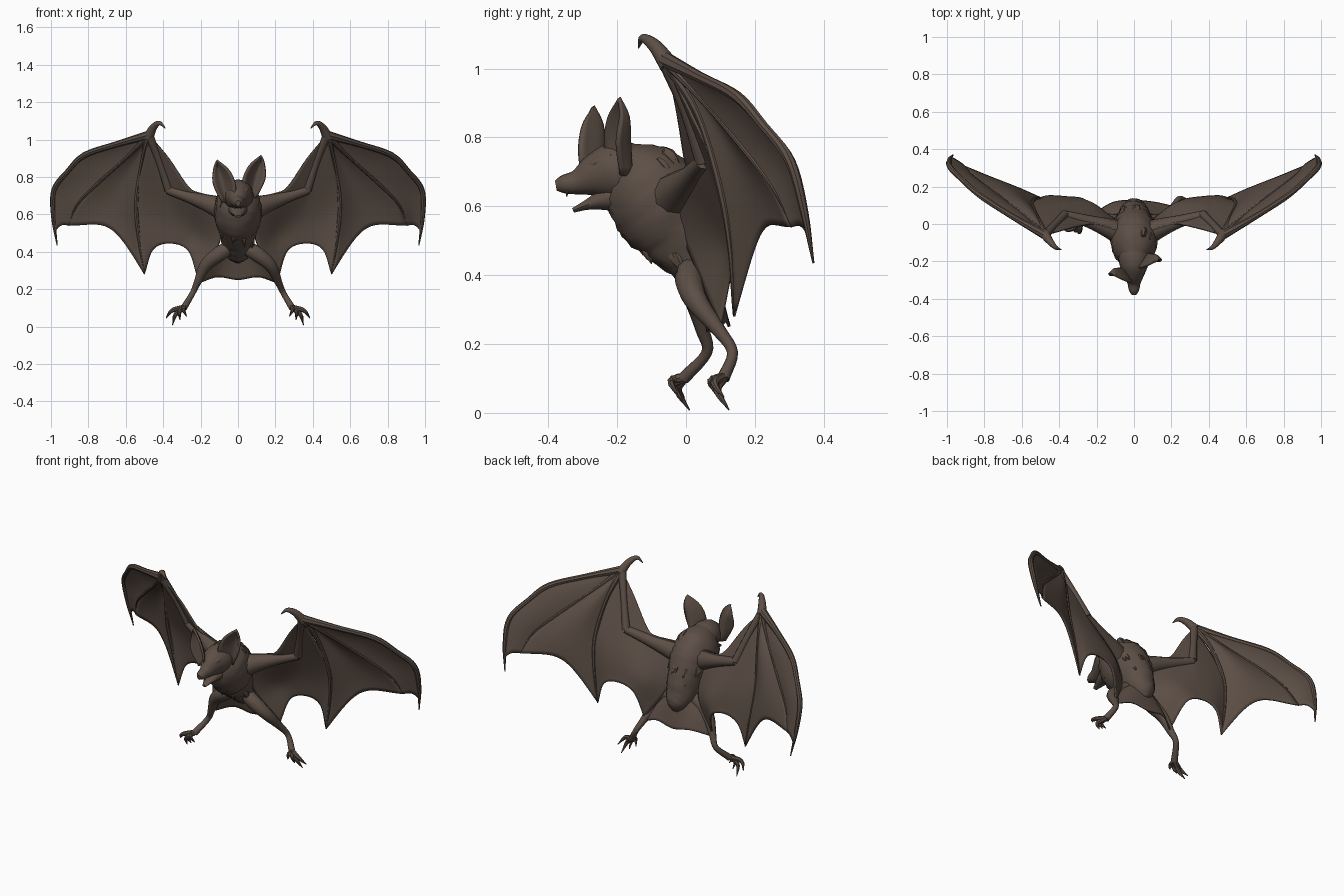
import bpy, bmesh, math, random
from mathutils import Vector as V

if "Cube" in bpy.data.objects:
    bpy.data.objects.remove(bpy.data.objects["Cube"])
random.seed(4)

brown = bpy.data.materials.new("dark_brown")
brown.diffuse_color = (0.107, 0.077, 0.060, 1)
brown.use_nodes = True
brown.node_tree.nodes["Principled BSDF"].inputs["Base Color"].default_value = brown.diffuse_color


def crom(pts, t):
    """Smooth curve through pts (vectors), t in 0..1."""
    n = len(pts) - 1
    f = min(max(t, 0), 1) * n
    i = min(int(f), n - 1)
    f -= i
    b, c = pts[i], pts[i + 1]
    a = pts[i - 1] if i > 0 else b * 2 - c
    d = pts[i + 2] if i + 2 <= n else c * 2 - b
    return 0.5 * (2 * b + (c - a) * f + (2 * a - 5 * b + 4 * c - d) * f * f
                  + (3 * b - a - 3 * c + d) * f ** 3)


def vecs(pts, s=1):
    return [V((p[0] * s, *p[1:])) for p in pts]


def finish(name, bm, thick=0, angle=40):
    bmesh.ops.remove_doubles(bm, verts=bm.verts, dist=0.0002)
    bmesh.ops.recalc_face_normals(bm, faces=bm.faces)
    me = bpy.data.meshes.new(name)
    bm.to_mesh(me)
    bm.free()
    ob = bpy.data.objects.new(name, me)
    bpy.context.collection.objects.link(ob)
    me.materials.append(brown)
    if thick:
        m = ob.modifiers.new("thickness", 'SOLIDIFY')
        m.thickness, m.offset = thick, 0
    bpy.ops.object.select_all(action='DESELECT')
    ob.select_set(True)
    bpy.context.view_layer.objects.active = ob
    bpy.ops.object.shade_smooth_by_angle(angle=math.radians(angle))
    return ob


def sheet(name, fn, nu=16, nv=16, thick=0.008):
    """Thin skin from a surface function fn(u, v)."""
    bm = bmesh.new()
    g = [[bm.verts.new(fn(i / nu, j / nv)) for j in range(nv + 1)] for i in range(nu + 1)]
    for i in range(nu):
        for j in range(nv):
            bm.faces.new((g[i][j], g[i + 1][j], g[i + 1][j + 1], g[i][j + 1]))
    return finish(name, bm, thick)


def tube(name, path, radii, ref=(0, 1, 0), steps=5, sides=10, rough=0):
    """Rounded loft along a path; radii are numbers or (along ref, across) pairs."""
    ref, n = V(ref), (len(path) - 1) * steps
    rad = [V(r if isinstance(r, tuple) else (r, r)).to_3d() for r in radii]
    bm, rings = bmesh.new(), []
    for k in range(n + 1):
        t = k / n
        p, r = crom(path, t), crom(rad, t)
        d = (crom(path, t + 0.02) - crom(path, t - 0.02)).normalized()
        a = (ref - d * ref.dot(d)).normalized()
        b = d.cross(a)
        ring = []
        for j in range(sides):
            w = 2 * math.pi * j / sides
            e = 1 + random.uniform(-rough, rough)
            ring.append(bm.verts.new(p + (a * math.cos(w) * max(r.x, .002)
                                          + b * math.sin(w) * max(r.y, .002)) * e))
        rings.append(ring)
    for q, r in zip(rings, rings[1:]):
        for j in range(sides):
            bm.faces.new((q[j], q[j - 1], r[j - 1], r[j]))
    bm.faces.new(rings[0])
    bm.faces.new(rings[-1])
    return finish(name, bm)


def rows(*lines):
    """Surface through several lines: u along the lines, v across them."""
    return lambda u, v: crom([crom(l, u) for l in lines], v)


def web(p, q, scallop, billow, s, q_end=1):
    """Skin between two fingers with a curved-in trailing edge."""
    def fn(u, v):
        k = math.sin(math.pi * u)
        v2 = v * (1 - scallop * k)
        out = V((-0.4 * s, 0.9, 0)) * billow * k * math.sin(math.pi * v * 0.75)
        return crom(p, v2).lerp(crom(q, v2 * q_end), u) + out
    return fn


X = (1, 0, 0)

# torso, running from the nape back and down to the rump
tube("body", vecs([(0, -.19, .755), (0, -.135, .69), (0, -.07, .6), (0, 0, .51),
                   (0, .055, .425), (0, .085, .375), (0, .1, .345)]),
     [(.045, .04), (.11, .12), (.125, .145), (.1, .12), (.08, .085), (.055, .06), (.015, .015)],
     X, 6, 22, 0.035)

# head, jaw, brow, teeth
tube("head", vecs([(0, -.11, .69), (0, -.155, .695), (0, -.21, .70), (0, -.265, .688),
                   (0, -.315, .67), (0, -.355, .664), (0, -.378, .66)]),
     [(.05, .05), (.079, .085), (.079, .085), (.058, .064), (.036, .037), (.027, .027), (.013, .015)],
     X, 5, 20)
tube("lower_jaw", vecs([(0, -.17, .63), (0, -.23, .622), (0, -.285, .605), (0, -.328, .588)]),
     [(.06, .05), (.048, .036), (.03, .016), (.012, .007)], X, 5, 14)
for s in (-1, 1):
    tube("brow", vecs([(.02, -.305, .695), (.038, -.265, .725), (.058, -.215, .745)], s),
         [.005, .015, .008], (0, 0, 1))
    tube("tooth", vecs([(.017, -.345, .648), (.017, -.346, .628)], s), [.006, .001], X, 2, 6)

# ears: cupped leaves, the head is turned so the left one sits further forward
for s, side in ((1, "right"), (-1, "left")):
    shift = V((0, 0, 0)) if s > 0 else V((.012, -.075, -.025))
    tip = (.125, -.195, .915)
    inner = [(.03, -.225, .70), (.028, -.235, .785), (.062, -.225, .86), tip]
    back = [(.07, -.16, .69), (.09, -.165, .79), (.112, -.17, .86), tip]
    outer = [(.095, -.19, .69), (.142, -.2, .785), (.142, -.19, .86), tip]
    f = rows(*[vecs(l, s) for l in (inner, back, outer)])
    sheet(side + "_ear", lambda u, v: f(u, v) + shift, 12, 10, .012)

# shaggy fur tufts on nape, back and chest
for i in range(46):
    t = random.uniform(.1, .75)
    y, z = -.16 + .24 * t, .73 - .34 * t
    w = random.uniform(-1.1, 1.1)
    back_side = 1 if i % 3 else -1
    n = V((math.sin(w) * .9, .83 * math.cos(w) * back_side, .55 * math.cos(w) * back_side))
    p = V((0, y, z)) + n * (.112 if t < .6 else .09)
    down = V((0, .55, -.83))
    tube("fur_tuft", [p - down * .03, p + n * .006, p + down * .04 + n * .016],
         [.008, .016, .001], X, 3, 6)

for s, side in ((1, "right"), (-1, "left")):
    dy = 0 if s > 0 else -.115          # the left leg swings forward
    wrist = (.475, -.06, 1.025)
    arm = vecs([(.06, -.05, .61), (.23, .01, .67), (.37, .05, .73), (.42, 0, .88), wrist], s)
    lead = vecs([(.06, -.04, .69), (.2, 0, .715), (.265, -.005, .747), (.37, -.03, .9), wrist], s)
    mid = vecs([(.11, .03, .42), (.21, .095, .5), (.33, .115, .56), (.45, .115, .61), (.545, .1, .66)], s)
    trail = vecs([(.213, .1 + dy * .4, .25), (.265, .13, .405), (.365, .145, .445), (.455, .15, .41),
                  (.5, .14, .28)], s)
    inner = vecs([wrist, (.515, .035, .87), (.545, .1, .66), (.53, .13, .48), (.5, .14, .28)], s)
    middle = vecs([wrist, (.6, .055, .9), (.75, .17, .765), (.86, .255, .65), (.905, .308, .54)], s)
    outer = vecs([wrist, (.65, .04, .975), (.82, .15, .917), (.91, .228, .83), (.983, .303, .73),
                  (.987, .343, .585), (.967, .37, .435)], s)

    # wing skin
    sheet(side + "_front_web", rows(lead, arm), 20, 6)
    sheet(side + "_inner_wing", rows(arm, mid, trail), 28, 16)
    sheet(side + "_middle_wing", web(inner, middle, .19, .03, s), 16, 20)
    sheet(side + "_outer_wing", web(middle, outer, .03, .01, s, .92), 16, 24)

    # shoulder, arm and finger bones
    tube(side + "_upper_arm", vecs([(.05, -.06, .615), (.13, -.025, .648), (.24, .013, .685), (.375, .05, .73)], s),
         [.07, .054, .034, .023])
    tube(side + "_forearm", arm[2:], [.024, .019, .024])
    tube(side + "_inner_finger", inner, [.02, .012, .013, .01, .003], sides=8)
    tube(side + "_middle_finger", middle, [.018, .009, .01, .007, .003], sides=8)
    tube(side + "_leading_finger", outer, [.024, .016, .016, .014, .015, .012, .003], sides=8)
    tube(side + "_thumb_claw", vecs([(.48, -.05, 1.01), (.452, -.09, 1.065), (.42, -.125, 1.088),
                                     (.388, -.138, 1.06)], s), [.028, .02, .012, .002], (0, 0.7, 0.7))

    # legs
    tube(side + "_leg", vecs([(.03, .02, .43), (.105, .01, .385), (.175, .03, .325), (.215, .095 + dy * .4, .24),
                              (.245, .135 + dy * .65, .175), (.29, .108 + dy, .1)], s),
         [.04, .042, .034, .021, .016, .019])
    for x, y, z in ((.275, .09, .055), (.31, .105, .035), (.35, .125, .008), (.385, .11, .045)):
        b = V((.287, .112, .105))
        e = V((x, y, z))
        m = b.lerp(e, .55) + V((.012, -.028, .014))
        toe = [V((p.x * s, p.y + dy, p.z)) for p in (b, m, e)]
        tube(side + "_toe", toe, [.014, .012, .002], (0, 1, .3), 4, 7)

# tail skin between the legs
legs = [(.05, .06, .43), (.17, .045, .33), (.205, .095, .235)]
half = [(.03, .075, .42), (.09, .09, .34), (.11, .115, .265)]
tail = [(0, .08, .42), (0, .105, .33), (0, .125, .25)]
left = [(x, y - (.035 if x > .2 else 0), z) for x, y, z in legs]
sheet("tail_web", rows(vecs(legs), vecs(half), vecs(tail), vecs(half, -1), vecs(left, -1)), 10, 24)
